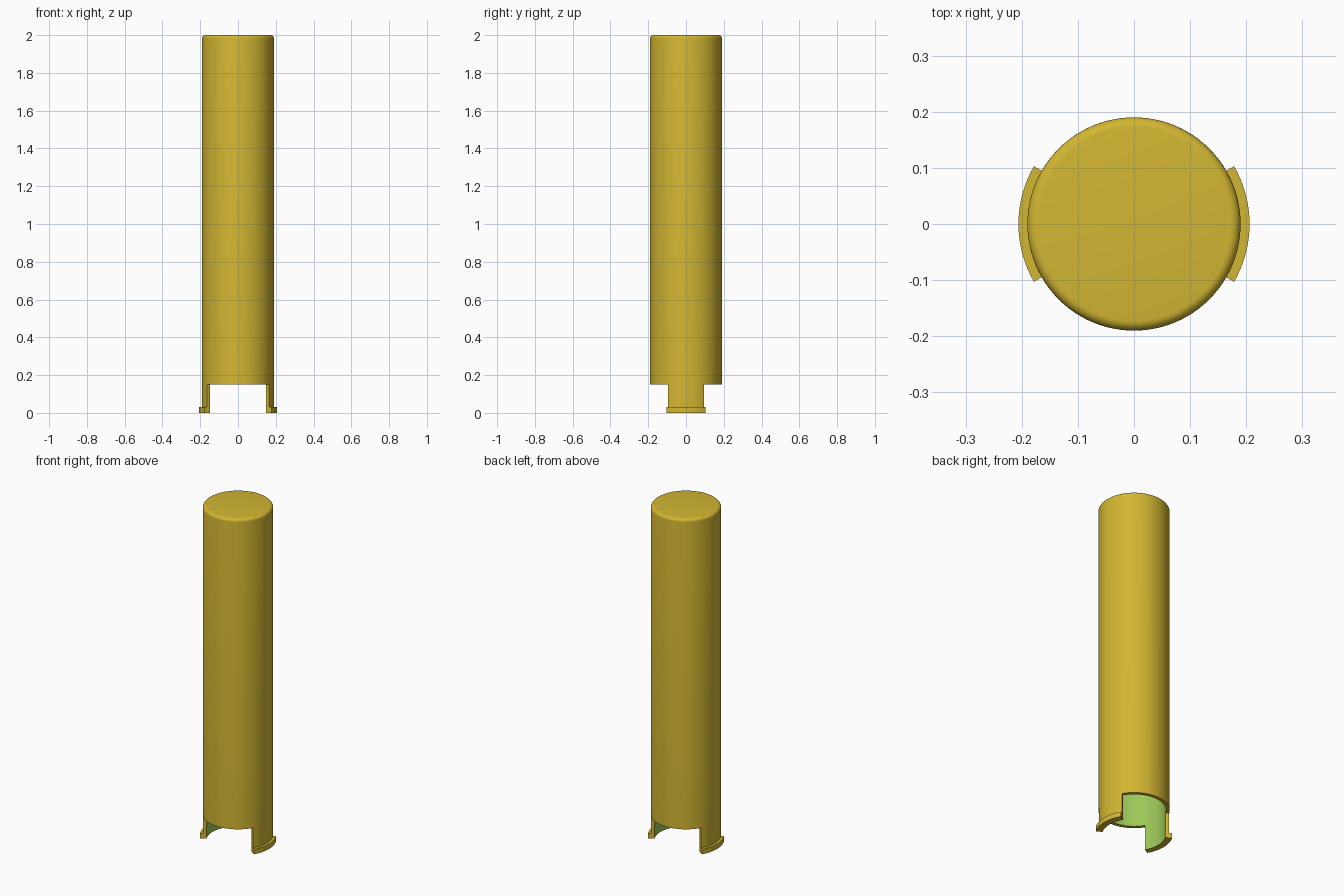
import bpy, bmesh
from math import sin, cos, pi, radians

SEGMENTS = 96
R_OUT, R_IN, R_FOOT = 0.19, 0.17, 0.206
TOP, RIM, FOOT, FILLET = 2.0, 0.15, 0.03, 0.018
ROOF = TOP - 0.02
LEG_HALF = SEGMENTS // 12          # each leg spans 30 degrees either side


def material(name, rgb):
    m = bpy.data.materials.new(name)
    m.use_nodes = True
    m.diffuse_color = (*rgb, 1)
    bsdf = next(n for n in m.node_tree.nodes if n.type == 'BSDF_PRINCIPLED')
    bsdf.inputs["Base Color"].default_value = (*rgb, 1)
    return m


def ring(bm, profile, step):
    a = 2 * pi * step / SEGMENTS
    return [bm.verts.new((r * cos(a), r * sin(a), z)) for r, z in profile]


def bridge(bm, rows, skip=lambda i, j: False):
    """Quads between neighbouring copies of a profile."""
    for i, (a, b) in enumerate(zip(rows, rows[1:])):
        for j in range(len(a) - 1):
            if not skip(i, j):
                bm.faces.new((a[j], b[j], b[j + 1], a[j + 1]))


def finish(bm, name):
    bmesh.ops.recalc_face_normals(bm, faces=bm.faces)
    # the bore and its roof take the lining colour
    for f in bm.faces:
        bore = all(abs(v.co.xy.length - R_IN) < 0.001 for v in f.verts)
        f.material_index = int(bore)
    mesh = bpy.data.meshes.new(name)
    bm.to_mesh(mesh)
    bm.free()
    mesh.materials.append(shell)
    mesh.materials.append(lining)
    ob = bpy.data.objects.new(name, mesh)
    bpy.context.collection.objects.link(ob)
    bpy.ops.object.select_all(action='DESELECT')
    ob.select_set(True)
    bpy.context.view_layer.objects.active = ob
    bpy.ops.object.shade_smooth_by_angle(angle=radians(30))


cube = bpy.data.objects.get("Cube")
if cube:
    bpy.data.objects.remove(cube, do_unlink=True)

shell = material("mustard yellow", (0.65, 0.47, 0.032))
lining = material("light green", (0.34, 0.58, 0.10))

# Hollow tube with a rounded closed top
fillet = [(R_OUT - FILLET + FILLET * sin(t * pi / 12),
           TOP - FILLET + FILLET * cos(t * pi / 12)) for t in range(7)]
profile = fillet + [(R_OUT, RIM), (R_IN, RIM), (R_IN, ROOF)]
rim_index = len(fillet)
half = SEGMENTS // 2


def under_leg(i, j):
    # leave the rim open where a leg continues the wall
    return j == rim_index and (i + LEG_HALF) % half < 2 * LEG_HALF


bm = bmesh.new()
rows = [ring(bm, profile, s) for s in range(SEGMENTS)]
bridge(bm, rows + rows[:1], under_leg)
bm.faces.new([r[0] for r in rows])
bm.faces.new([r[-1] for r in rows])
finish(bm, "tube")

# Two curved legs ending in outward flanges
leg = [(R_OUT, RIM), (R_OUT, FOOT), (R_FOOT, FOOT),
       (R_FOOT, 0), (R_IN, 0), (R_IN, RIM)]
for name, middle in (("left_leg", 0), ("right_leg", half)):
    bm = bmesh.new()
    rows = [ring(bm, leg, middle + s)
            for s in range(-LEG_HALF, LEG_HALF + 1)]
    bridge(bm, rows)
    bm.faces.new(rows[0])
    bm.faces.new(rows[-1])
    finish(bm, name)
